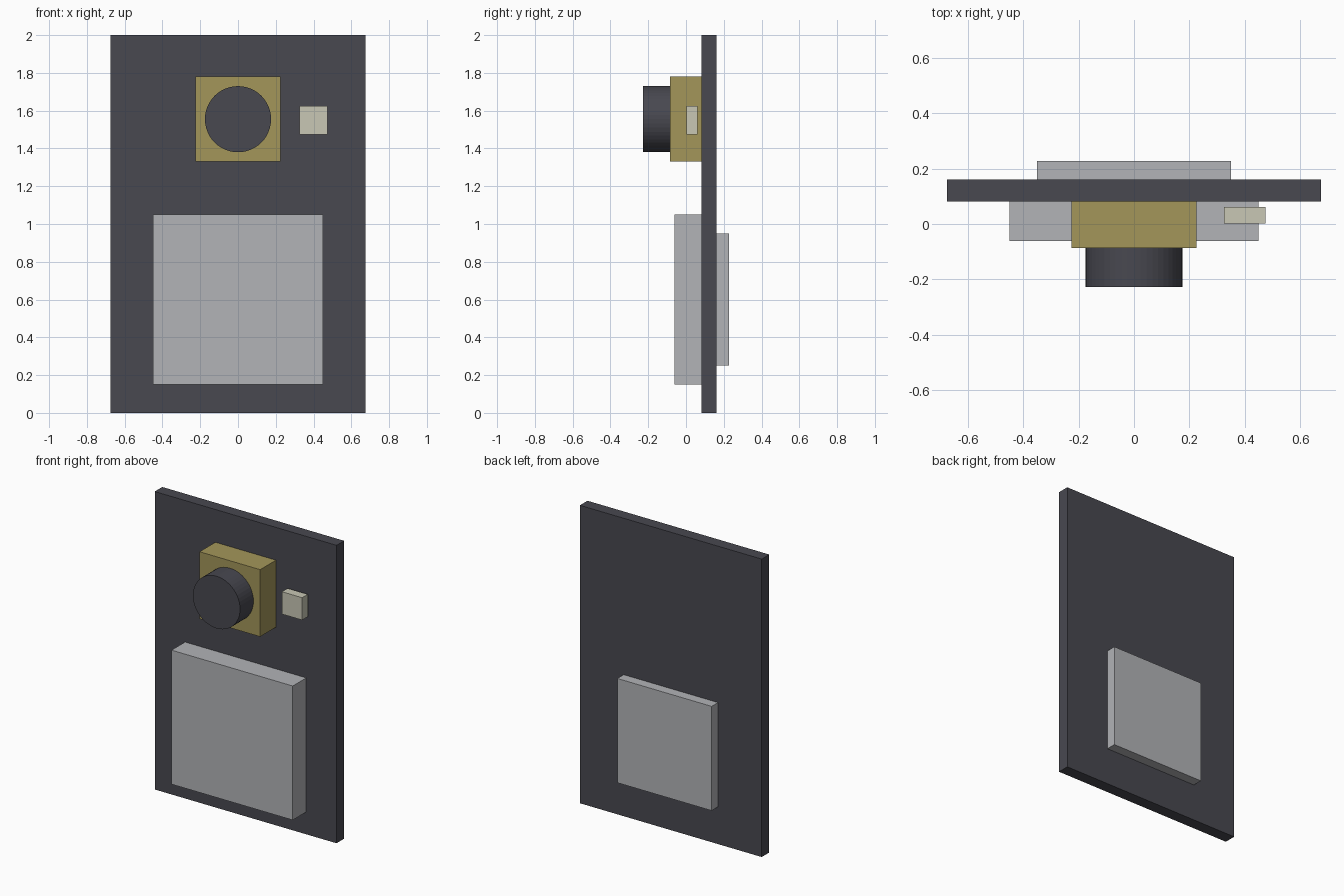
import bpy
import math

if "Cube" in bpy.data.objects:
    bpy.data.objects.remove(bpy.data.objects["Cube"])


def material(name, rgb):
    m = bpy.data.materials.new(name)
    # sRGB 0-255 to linear
    lin = [((c / 255 + 0.055) / 1.055) ** 2.4 for c in rgb]
    m.diffuse_color = (*lin, 1)
    m.use_nodes = True
    m.node_tree.nodes["Principled BSDF"].inputs["Base Color"].default_value = m.diffuse_color
    return m


dark = material("dark charcoal", (72, 72, 80))
silver = material("silver grey", (178, 179, 183))
brass = material("brass", (163, 150, 90))
cream = material("pale cream", (200, 199, 181))


def box(name, x, y, z, mat):
    """Box spanning the given (min, max) ranges."""
    spans = (x, y, z)
    bpy.ops.mesh.primitive_cube_add(size=1, location=[(a + b) / 2 for a, b in spans])
    ob = bpy.context.object
    ob.name = name
    ob.scale = [b - a for a, b in spans]
    bpy.ops.object.transform_apply(location=False, rotation=False, scale=True)
    ob.data.materials.append(mat)


# Circuit board
box("circuit_board", (-0.675, 0.675), (0.081, 0.161), (0, 2), dark)
# Shielded chips on both faces
box("front_shield", (-0.45, 0.45), (-0.062, 0.081), (0.15, 1.05), silver)
box("back_shield", (-0.35, 0.35), (0.161, 0.228), (0.25, 0.95), silver)
# Camera mount and its barrel
box("camera_mount", (-0.225, 0.225), (-0.086, 0.081), (1.33, 1.78), brass)
bpy.ops.mesh.primitive_cylinder_add(vertices=48, radius=0.175, depth=0.142,
                                    location=(0, -0.157, 1.555),
                                    rotation=(math.pi / 2, 0, 0))
barrel = bpy.context.object
barrel.name = "lens_barrel"
barrel.data.materials.append(dark)
bpy.ops.object.shade_smooth_by_angle(angle=math.radians(5))
# Small lamp standing just off the board
box("flash_lamp", (0.325, 0.475), (0.002, 0.062), (1.475, 1.625), cream)
